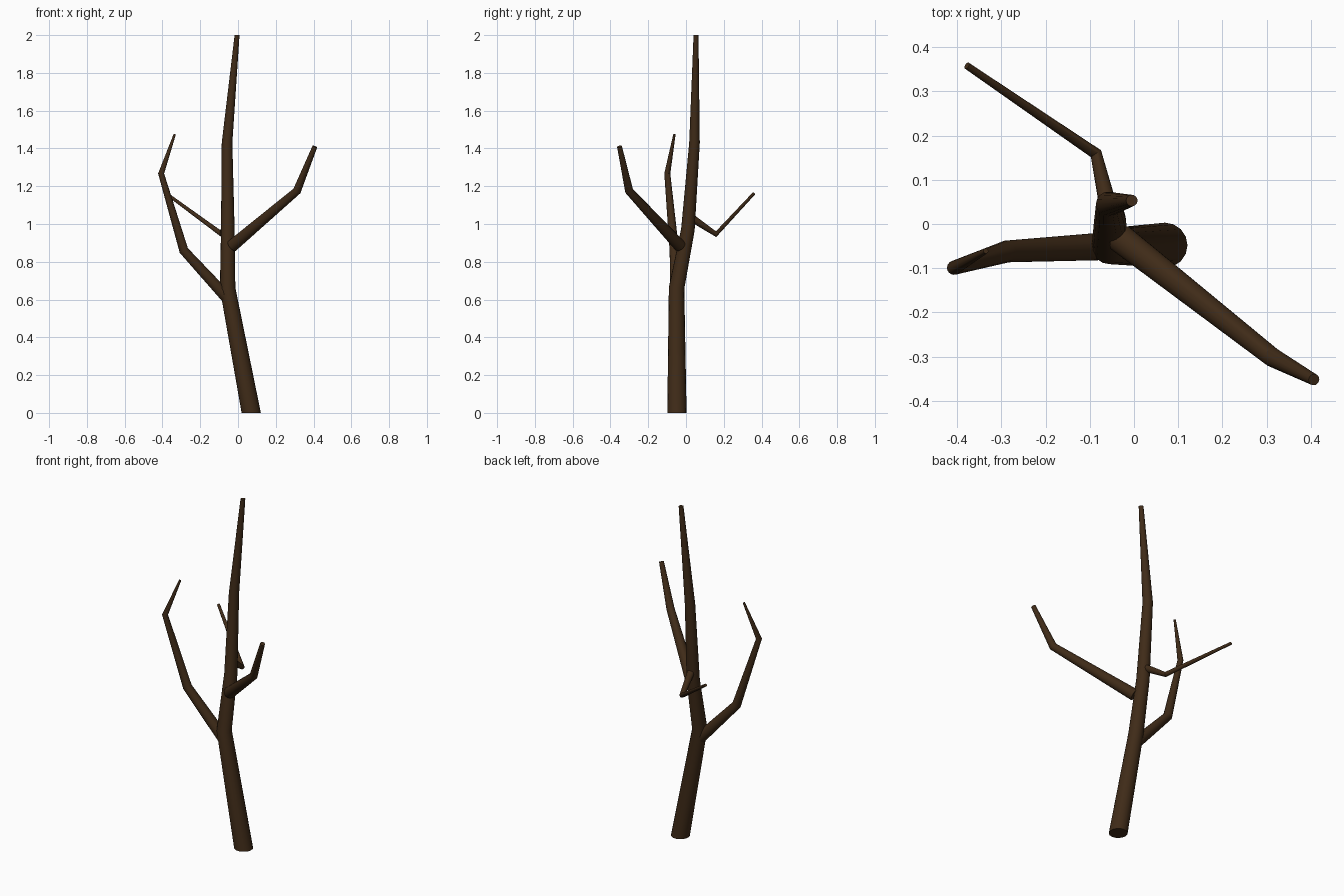
import bpy, bmesh
from math import cos, sin, tau
from mathutils import Vector

if "Cube" in bpy.data.objects:
    bpy.data.objects.remove(bpy.data.objects["Cube"])

SIDES = 16
bark = bpy.data.materials.new("bark")
bark.diffuse_color = (0.05, 0.024, 0.009, 1)
bark.use_nodes = True
bark.node_tree.nodes["Principled BSDF"].inputs["Base Color"].default_value = bark.diffuse_color


def limb(name, points, level_ends=False):
    """Tapered tube through (x, y, z, radius) points with mitred joints."""
    pos = [Vector(p[:3]) for p in points]
    dirs = [(b - a).normalized() for a, b in zip(pos, pos[1:])]
    bm = bmesh.new()
    rings = []
    side = dirs[0].orthogonal().normalized()
    for i, p in enumerate(pos):
        before, after = dirs[max(i - 1, 0)], dirs[min(i, len(dirs) - 1)]
        axis = (before + after).normalized()
        if level_ends and i in (0, len(pos) - 1):
            axis = Vector((0, 0, 1))
        side = (side - axis * side.dot(axis)).normalized()
        up = axis.cross(side)
        r = points[i][3]
        rings.append([bm.verts.new(p + r * (cos(k * tau / SIDES) * side + sin(k * tau / SIDES) * up))
                      for k in range(SIDES)])
    for a, b in zip(rings, rings[1:]):
        for k in range(SIDES):
            n = (k + 1) % SIDES
            bm.faces.new((a[k], a[n], b[n], b[k]))
    bm.faces.new(rings[0][::-1])
    bm.faces.new(rings[-1])
    bmesh.ops.recalc_face_normals(bm, faces=bm.faces)
    mesh = bpy.data.meshes.new(name)
    bm.to_mesh(mesh)
    bm.free()
    mesh.materials.append(bark)
    obj = bpy.data.objects.new(name, mesh)
    bpy.context.collection.objects.link(obj)
    bpy.ops.object.select_all(action='DESELECT')
    obj.select_set(True)
    bpy.context.view_layer.objects.active = obj
    bpy.ops.object.shade_smooth_by_angle()


# Leaning trunk, cut level at the ground and at the top
limb("trunk", [(0.07, -0.048, 0, 0.051), (-0.055, -0.05, 0.66, 0.041),
               (-0.054, 0.01, 0.97, 0.036), (-0.058, 0.045, 1.43, 0.028),
               (-0.005, 0.053, 2.0, 0.013)], level_ends=True)

# Side branches
limb("left_branch", [(-0.06, -0.05, 0.612, 0.032), (-0.287, -0.062, 0.86, 0.025),
                     (-0.407, -0.099, 1.267, 0.016), (-0.335, -0.061, 1.475, 0.006)])
limb("right_branch", [(-0.03, -0.033, 0.885, 0.033), (0.312, -0.301, 1.175, 0.022),
                      (0.407, -0.352, 1.41, 0.013)])
limb("back_branch", [(-0.055, 0.025, 1.035, 0.021), (-0.086, 0.159, 0.946, 0.014),
                     (-0.378, 0.358, 1.16, 0.008)])
